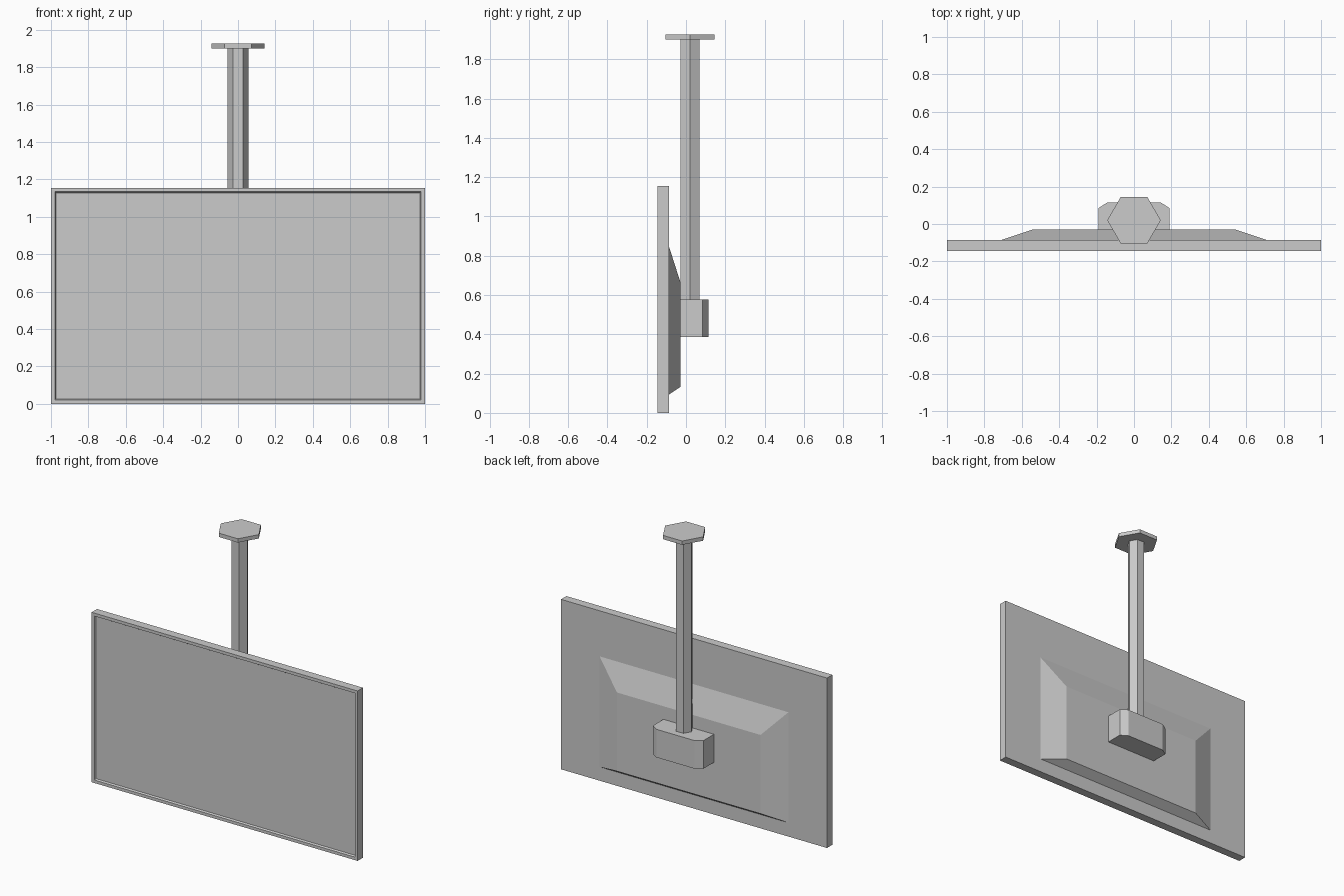
import bpy, bmesh
from math import cos, sin, pi

if "Cube" in bpy.data.objects:
    bpy.data.objects.remove(bpy.data.objects["Cube"])


def finish(name, bm):
    bmesh.ops.recalc_face_normals(bm, faces=bm.faces)
    me = bpy.data.meshes.new(name)
    bm.to_mesh(me)
    bm.free()
    ob = bpy.data.objects.new(name, me)
    bpy.context.collection.objects.link(ob)
    return ob


def loft(bm, a, b):
    """Closed solid between two matching point loops."""
    va, vb = ([bm.verts.new(p) for p in loop] for loop in (a, b))
    n = len(va)
    for i in range(n):
        j = (i + 1) % n
        bm.faces.new((va[i], va[j], vb[j], vb[i]))
    caps = bm.faces.new(va), bm.faces.new(vb)
    bmesh.ops.recalc_face_normals(bm, faces=bm.faces)
    return caps


def rect(x, z0, z1, y):
    return [(-x, y, z0), (x, y, z0), (x, y, z1), (-x, y, z1)]


def prism(name, outline, z0, z1):
    bm = bmesh.new()
    loft(bm, [(x, y, z0) for x, y in outline], [(x, y, z1) for x, y in outline])
    return finish(name, bm)


def hexagon(r, cy=0.02):
    return [(r * cos(i * pi / 3), cy + r * sin(i * pi / 3)) for i in range(6)]


# Screen panel with narrow frame and recessed display
bm = bmesh.new()
front, _ = loft(bm, rect(1, 0, 1.155, -0.144), rect(1, 0, 1.155, -0.086))
bmesh.ops.inset_region(bm, faces=[front], thickness=0.029)
bmesh.ops.inset_region(bm, faces=[front], thickness=0.009)
for v in front.verts:
    v.co.y += 0.011
finish("screen_panel", bm)

# Tapered housing on the back of the screen
bm = bmesh.new()
loft(bm, rect(0.71, 0.094, 0.845, -0.086), rect(0.54, 0.132, 0.667, -0.029))
finish("back_housing", bm)

# Mounting block with chamfered rear corners
prism("mount_block", [(-0.19, -0.029), (0.19, -0.029), (0.19, 0.085),
                      (0.143, 0.115), (-0.143, 0.115), (-0.19, 0.085)], 0.387, 0.578)

# Hexagonal pole and ceiling plate
prism("pole", hexagon(0.056), 0.578, 1.9)
prism("ceiling_plate", hexagon(0.143), 1.9, 1.926)
